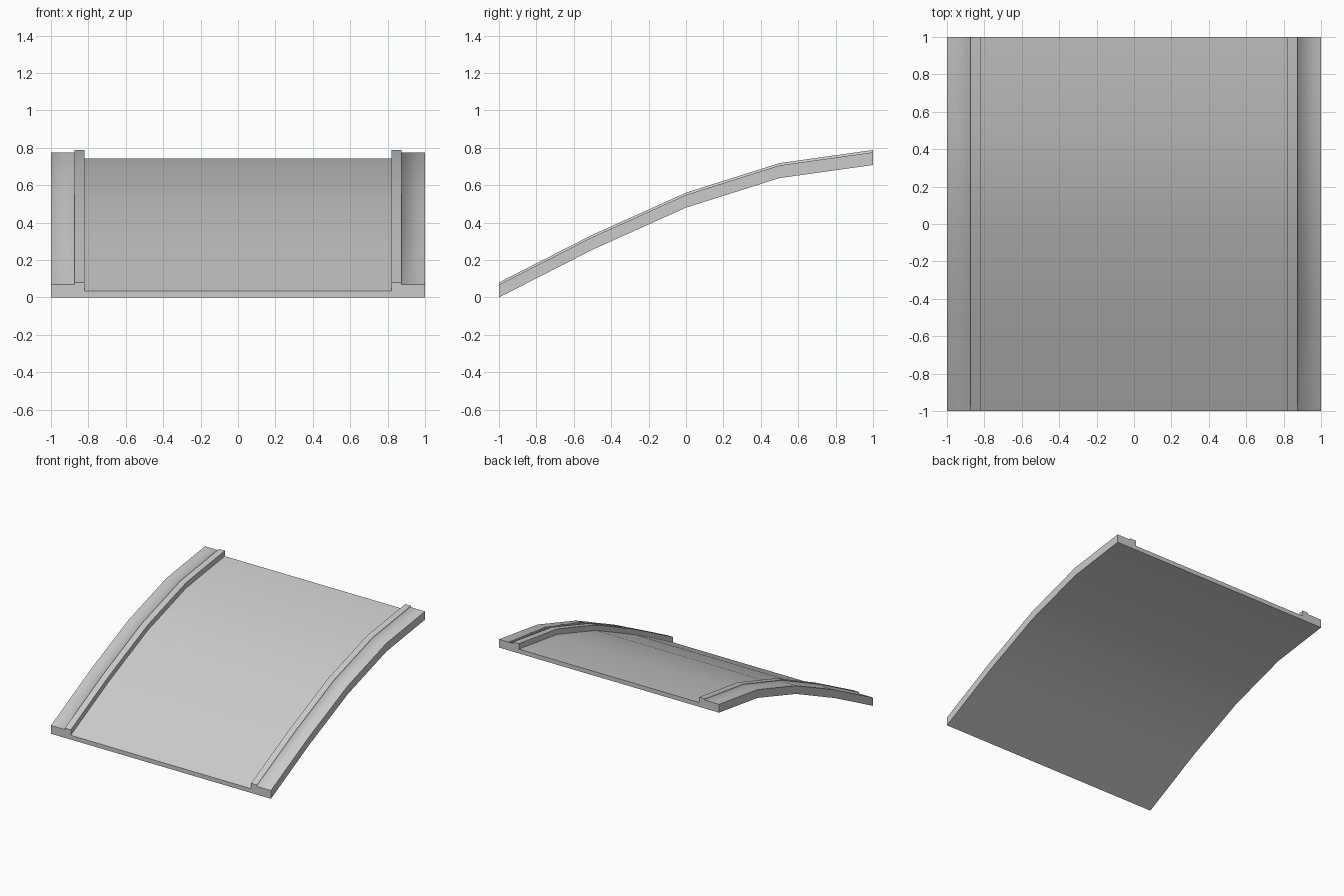
import bpy, bmesh, math

cube = bpy.data.objects.get("Cube")
if cube:
    bpy.data.objects.remove(cube, do_unlink=True)

# Colour
grey = bpy.data.materials.new("plain grey")
grey.use_nodes = True
colour = (0.6, 0.6, 0.6, 1)
grey.diffuse_color = colour
grey.node_tree.nodes["Principled BSDF"].inputs["Base Color"].default_value = colour

# Arched path along the ramp (y, z) and half of its cross-section (x, height)
path = [(-1, 0), (-0.5, 0.255), (0, 0.48), (0.5, 0.638), (1, 0.708)]
STEP = 0.873
half = [(0.82, 0.035), (0.82, 0.08), (STEP, 0.08), (STEP, 0.068), (1, 0.068), (1, 0)]
section = half + [(-x, h) for x, h in reversed(half)]

# Curved ramp: the section lofted along the path, with kerb ridges on both sides
bm = bmesh.new()
rings = [[bm.verts.new((x, y, z + h)) for x, h in section] for y, z in path]
count = len(section)
for near, far in zip(rings, rings[1:]):
    for i in range(count):
        j = (i + 1) % count
        bm.faces.new((near[i], near[j], far[j], far[i]))
bm.faces.new(rings[0])
bm.faces.new(rings[-1])
bmesh.ops.recalc_face_normals(bm, faces=bm.faces)

# Smooth along the arch and in the inner corner beside each ridge, sharp elsewhere
inner_corners = {ring[i] for ring in rings for i in (3, count - 4)}
for face in bm.faces:
    face.smooth = True
for edge in bm.edges:
    in_corner = all(v in inner_corners for v in edge.verts)
    edge.smooth = in_corner or edge.calc_face_angle(0) < math.radians(30)

mesh = bpy.data.meshes.new("curved_ramp")
bm.to_mesh(mesh)
bm.free()
mesh.materials.append(grey)
ramp = bpy.data.objects.new("curved_ramp", mesh)
bpy.context.collection.objects.link(ramp)
